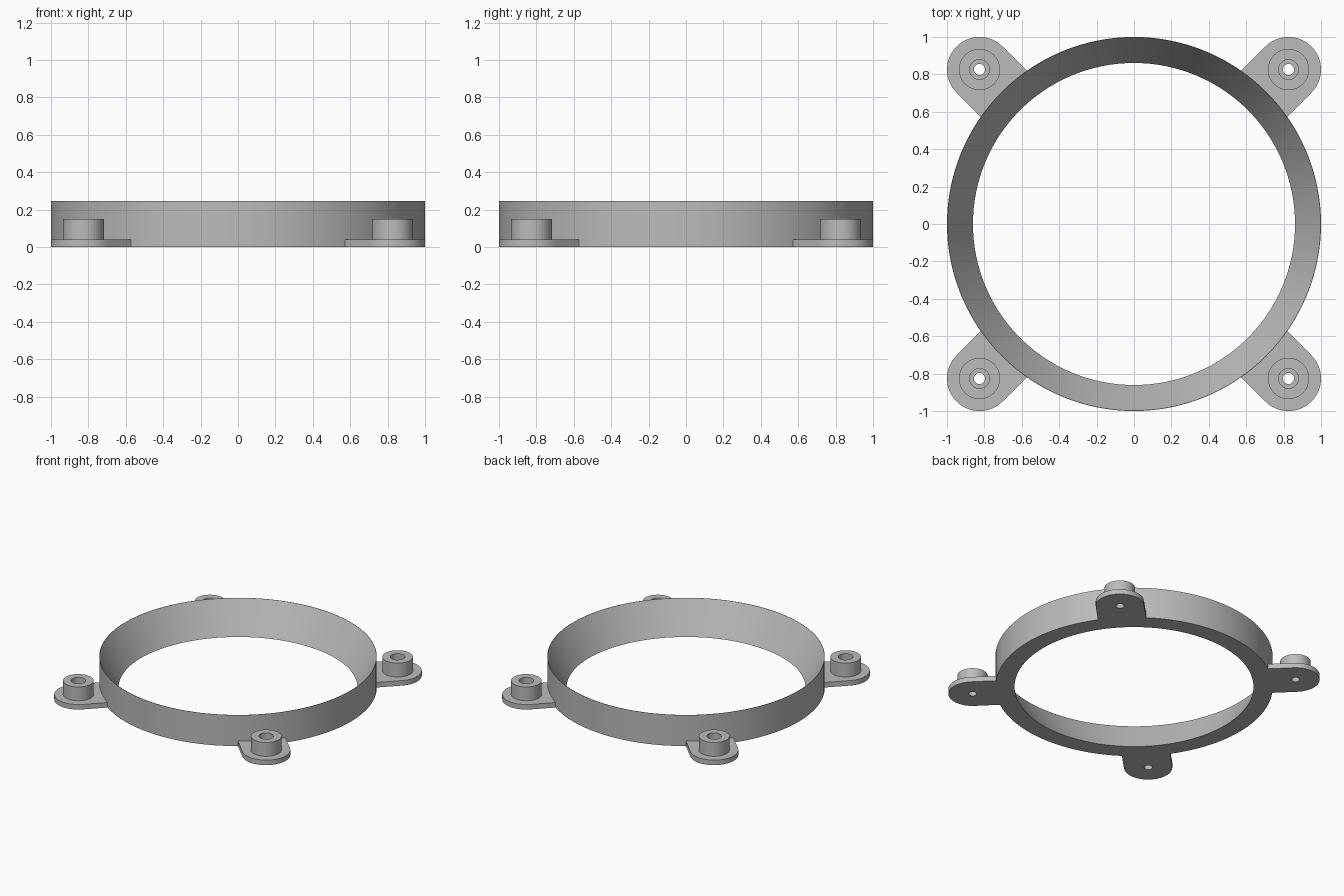
import bpy, bmesh, math

cube = bpy.data.objects.get("Cube")
if cube:
    bpy.data.objects.remove(cube, do_unlink=True)

gray = bpy.data.materials.new("plain gray")
gray.use_nodes = True
gray.diffuse_color = (0.5, 0.5, 0.5, 1)
gray.node_tree.nodes["Principled BSDF"].inputs["Base Color"].default_value = gray.diffuse_color

TAB_R, TAB_REACH = 0.174, 0.218
MOUNT = 0.826


def circle(radius):
    return lambda a: radius


def tab_outline(a):
    # Round on the outside, straight sides running back to the ring
    c, s = math.cos(a), abs(math.sin(a))
    if c >= 0:
        return TAB_R
    return min(TAB_R / max(s, 1e-6), TAB_REACH / -c)


def closed_loft(name, sections, segments):
    """Bridge radial sections (radius function, z) into a closed solid."""
    bm = bmesh.new()
    rings = []
    for radius, z in sections:
        angles = [math.tau * i / segments for i in range(segments)]
        rings.append([bm.verts.new((radius(a) * math.cos(a), radius(a) * math.sin(a), z))
                      for a in angles])
    for k, ring in enumerate(rings):
        nxt = rings[(k + 1) % len(rings)]
        for i in range(segments):
            j = (i + 1) % segments
            bm.faces.new((ring[i], ring[j], nxt[j], nxt[i]))
    bmesh.ops.recalc_face_normals(bm, faces=bm.faces)
    mesh = bpy.data.meshes.new(name)
    bm.to_mesh(mesh)
    bm.free()
    mesh.materials.append(gray)
    obj = bpy.data.objects.new(name, mesh)
    bpy.context.collection.objects.link(obj)
    bpy.ops.object.select_all(action='DESELECT')
    obj.select_set(True)
    bpy.context.view_layer.objects.active = obj
    bpy.ops.object.shade_smooth_by_angle(angle=math.radians(25))
    return obj


# Ring: straight outer wall, inner wall flaring out to a thin rim
closed_loft("ring", [(circle(0.861), 0), (circle(1), 0),
                     (circle(1), 0.247), (circle(0.998), 0.247)], 128)

# Corner mounts: flat tab, raised boss, counterbore and through hole
mount_sections = [(circle(0.03), 0), (tab_outline, 0), (tab_outline, 0.04),
                  (circle(0.11), 0.04), (circle(0.11), 0.15), (circle(0.053), 0.15),
                  (circle(0.053), 0.04), (circle(0.03), 0.04)]
corners = {"back_left": (1, 1), "back_right": (-1, 1),
           "front_right": (-1, -1), "front_left": (1, -1)}
for corner, (sx, sy) in corners.items():
    mount = closed_loft(corner + "_mount", mount_sections, 64)
    mount.location = (sx * MOUNT, sy * MOUNT, 0)
    mount.rotation_euler.z = math.atan2(sy, sx)
